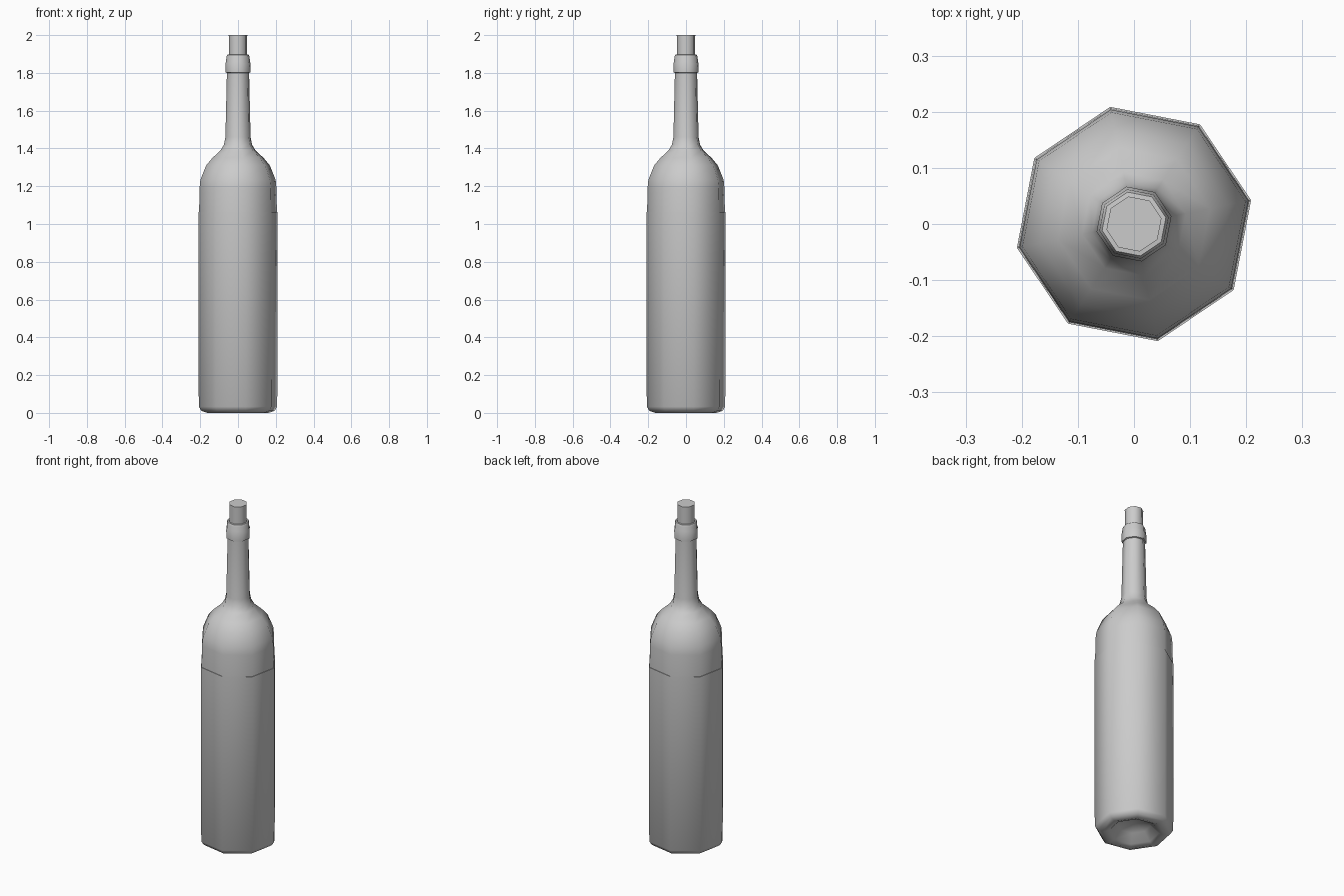
import bpy, bmesh, math

if "Cube" in bpy.data.objects:
    bpy.data.objects.remove(bpy.data.objects["Cube"])

SIDES = 8
TURN = math.radians(11.5)


def lathe(name, profile, smooth=50):
    """Revolve (radius, z) points into an eight-sided solid; radius 0 is a pole."""
    bm = bmesh.new()
    rings = []
    for r, z in profile:
        if r == 0:
            rings.append([bm.verts.new((0, 0, z))] * SIDES)
        else:
            rings.append([bm.verts.new((r * math.cos(TURN + math.tau * i / SIDES),
                                        r * math.sin(TURN + math.tau * i / SIDES), z))
                          for i in range(SIDES)])
    for low, high in zip(rings, rings[1:]):
        for i in range(SIDES):
            j = (i + 1) % SIDES
            bm.faces.new(list(dict.fromkeys((low[i], low[j], high[j], high[i]))))
    bmesh.ops.recalc_face_normals(bm, faces=bm.faces)
    mesh = bpy.data.meshes.new(name)
    bm.to_mesh(mesh)
    bm.free()
    obj = bpy.data.objects.new(name, mesh)
    bpy.context.collection.objects.link(obj)
    bpy.ops.object.select_all(action='DESELECT')
    obj.select_set(True)
    bpy.context.view_layer.objects.active = obj
    bpy.ops.object.shade_smooth_by_angle(angle=math.radians(smooth))
    return obj


# Bottle glass: hollowed base, straight body, rounded shoulder, neck and lip
lathe("bottle_glass", [
    (0, 0.08), (0.09, 0.055), (0.135, 0.012), (0.165, 0.003), (0.195, 0.012), (0.209, 0.035),
    (0.21, 1.06), (0.208, 1.19), (0.203, 1.235), (0.172, 1.31), (0.138, 1.35),
    (0.094, 1.39), (0.076, 1.42), (0.068, 1.46), (0.06, 1.80),
    (0.067, 1.803), (0.068, 1.85), (0.064, 1.86), (0.063, 1.885),
    (0.058, 1.896), (0.049, 1.897)], 60)

# Liquid filling the lower body, a hair proud of the glass
lathe("liquid", [
    (0, 0.078), (0.09, 0.053), (0.135, 0.01), (0.165, 0.0), (0.197, 0.01), (0.212, 0.033),
    (0.213, 1.064), (0, 1.064)], 60)

# Cork stopper
lathe("cork", [(0, 1.78), (0.049, 1.78), (0.05, 2.0), (0, 2.0)])
